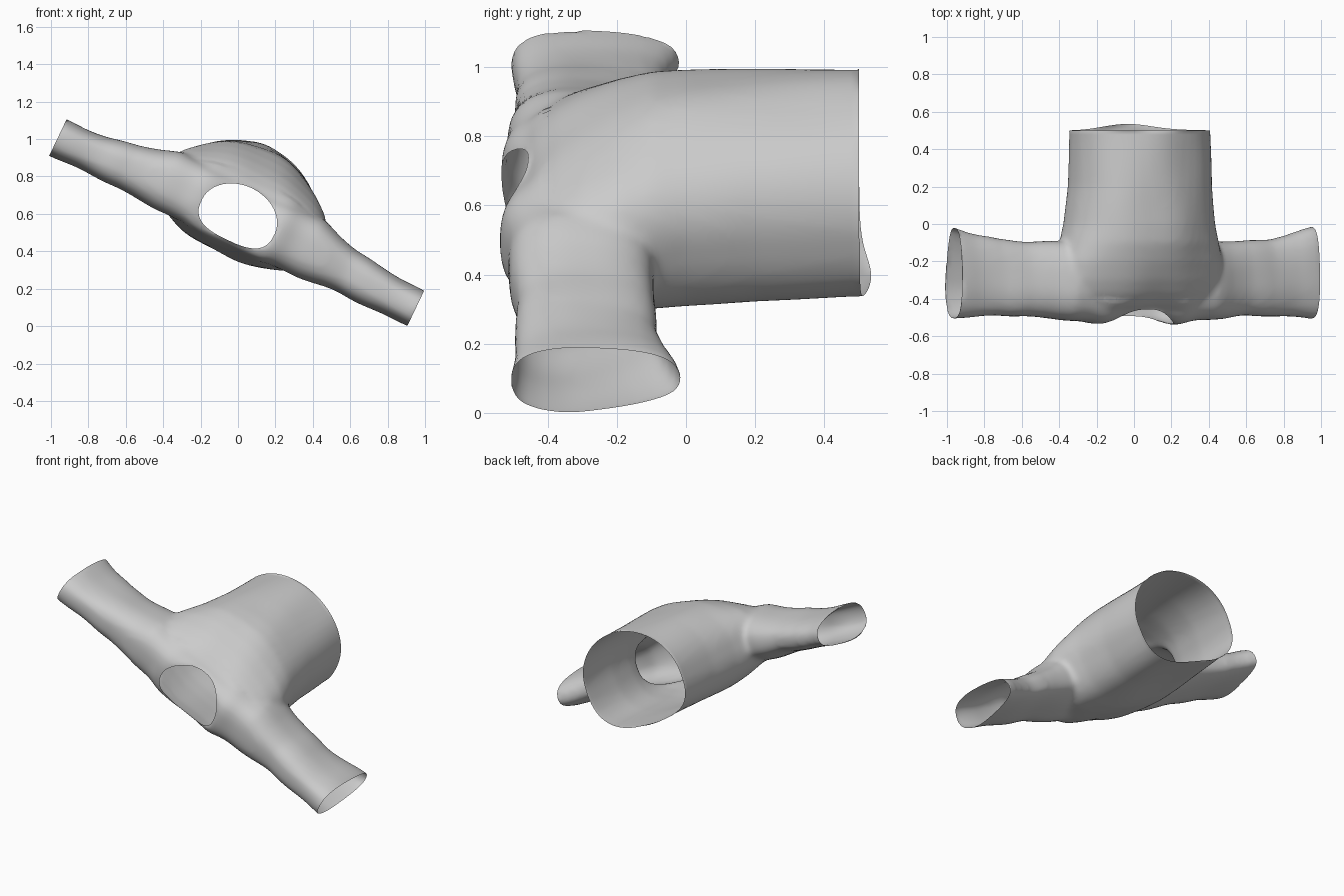
import bpy, bmesh, math
from mathutils import Matrix

if "Cube" in bpy.data.objects:
    bpy.data.objects.remove(bpy.data.objects["Cube"])

# The garment is built level (x across shoulders, y along body, z thickness), then tilted.
TILT = Matrix.Translation((0.04, 0, 0.665)) @ Matrix.Rotation(math.radians(25.5), 4, 'Y')
N = 48


def sp(c, p):
    return math.copysign(abs(c) ** (2 / p), c)


def loft(name, rings):
    """Closed solid through a list of rings of points."""
    bm = bmesh.new()
    vs = [[bm.verts.new(p) for p in r] for r in rings]
    for a, b in zip(vs, vs[1:]):
        for i in range(N):
            j = (i + 1) % N
            bm.faces.new((a[i], a[j], b[j], b[i]))
    bm.faces.new(vs[0])
    bm.faces.new(vs[-1])
    bmesh.ops.recalc_face_normals(bm, faces=bm.faces)
    me = bpy.data.meshes.new(name)
    bm.to_mesh(me)
    bm.free()
    ob = bpy.data.objects.new(name, me)
    bpy.context.collection.objects.link(ob)
    return ob


def body_ring(y, a, up, low, cz=0.0, p_low=2.9):
    """Round front half, flatter back half."""
    pts = []
    for i in range(N):
        t = 2 * math.pi * i / N
        c, s = math.cos(t), math.sin(t)
        if s >= 0:
            pts.append((a * c, y, cz + up * s))
        else:
            pts.append((a * sp(c, p_low), y, cz + low * sp(s, p_low)))
    return pts


def sleeve_ring(x, cy, hy, cz, hz):
    """Flattened tube, thinner towards the armpit side."""
    pts = []
    for i in range(N):
        t = 2 * math.pi * i / N
        c, s = sp(math.cos(t), 2.7), sp(math.sin(t), 2.9)
        thin = 1 - max(0, c + .3) * (.32 if s < 0 else .1)
        pts.append((x, cy + hy * c, cz + hz * s * thin))
    return pts


# Torso: y, half width, front height, back depth
body = loft("shirt", [body_ring(*r) for r in [
    (0.62, .378, .32, .272), (0.45, .38, .318, .276), (0.2, .388, .312, .288),
    (0.0, .412, .302, .302), (-0.1, .435, .29, .305), (-0.2, .46, .255, .298),
    (-0.3, .46, .21, .285), (-0.37, .445, .168, .275), (-0.43, .42, .115, .26),
    (-0.48, .38, .045, .245), (-0.51, .33, .01, .2)]])

# Sleeves run through the shoulders as one tube, mirrored profile
half = [(1.25, -.26, .25, -.123, .106), (1.06, -.26, .245, -.123, .106),
        (.95, -.275, .225, -.122, .108), (.8, -.285, .205, -.116, .115),
        (.65, -.29, .2, -.102, .128), (.52, -.3, .207, -.09, .15),
        (.42, -.305, .21, -.077, .172), (.25, -.315, .205, -.077, .175)]
prof = half + [(-r[0],) + r[1:] for r in reversed(half)]
sleeves = loft("sleeve_tube", [sleeve_ring(*r) for r in prof])

# Neck opening cutter
NA, NZ, NUP, NLOW, NP = .215, -.088, .168, .138, 2.8
neck = loft("neck_cutter", [body_ring(y, NA, NUP, NLOW, NZ, NP) for y in (-1.0, -.2)])


def in_neck(v):
    x, z = abs(v.co.x) / NA, v.co.z - NZ
    p, h = (2, NUP) if z > 0 else (NP, NLOW)
    return v.co.y < -.15 and x ** p + (abs(z) / h) ** p < 1.012


# Fuse, soften, cut
m = body.modifiers.new("join", 'BOOLEAN')
m.object = sleeves
m.operation = 'UNION'
m = body.modifiers.new("blend", 'REMESH')
m.mode = 'VOXEL'
m.voxel_size = 0.018
m = body.modifiers.new("soften", 'SMOOTH')
m.factor = 0.5
m.iterations = 7
m = body.modifiers.new("neck", 'BOOLEAN')
m.object = neck
m.operation = 'DIFFERENCE'
dg = bpy.context.evaluated_depsgraph_get()
me = bpy.data.meshes.new_from_object(body.evaluated_get(dg))
body.modifiers.clear()
body.data = me
for o in (sleeves, neck):
    bpy.data.objects.remove(o)

bm = bmesh.new()
bm.from_mesh(me)
# Open the neck: drop walls and floor left by the cutter
bmesh.ops.delete(bm, geom=[f for f in bm.faces if all(in_neck(v) for v in f.verts)],
                 context='FACES')
# Open the hem and cuffs
for co, no in (((0, .5, 0), (0, 1, 0)), ((1.067, 0, 0), (1, 0, 0)), ((-1.053, 0, 0), (-1, 0, 0))):
    bmesh.ops.bisect_plane(bm, geom=bm.verts[:] + bm.edges[:] + bm.faces[:],
                           plane_co=co, plane_no=no, clear_outer=True)
# Cloth folds: faint ripples, wavy hem, raised shoulder beside the neck
bm.normal_update()
for v in bm.verts:
    x, y, z = v.co
    if not v.is_boundary:
        v.co += v.normal * (.0025 * math.sin(21 * x + 5 * y) + .002 * math.sin(13 * x - 9 * y))
    w = max(0, (y - .3) / .2)
    if z < 0:
        v.co.y += .035 * w * math.exp(-((x - .05) / .2) ** 2)
    if y < -.4:
        v.co.y -= .014 * math.exp(-((abs(x) - .23) / .07) ** 2)
bm.transform(TILT)
bmesh.ops.recalc_face_normals(bm, faces=bm.faces)
bm.to_mesh(me)
bm.free()

bpy.ops.object.select_all(action='DESELECT')
body.select_set(True)
bpy.context.view_layer.objects.active = body
bpy.ops.object.shade_smooth_by_angle(angle=math.radians(40))
